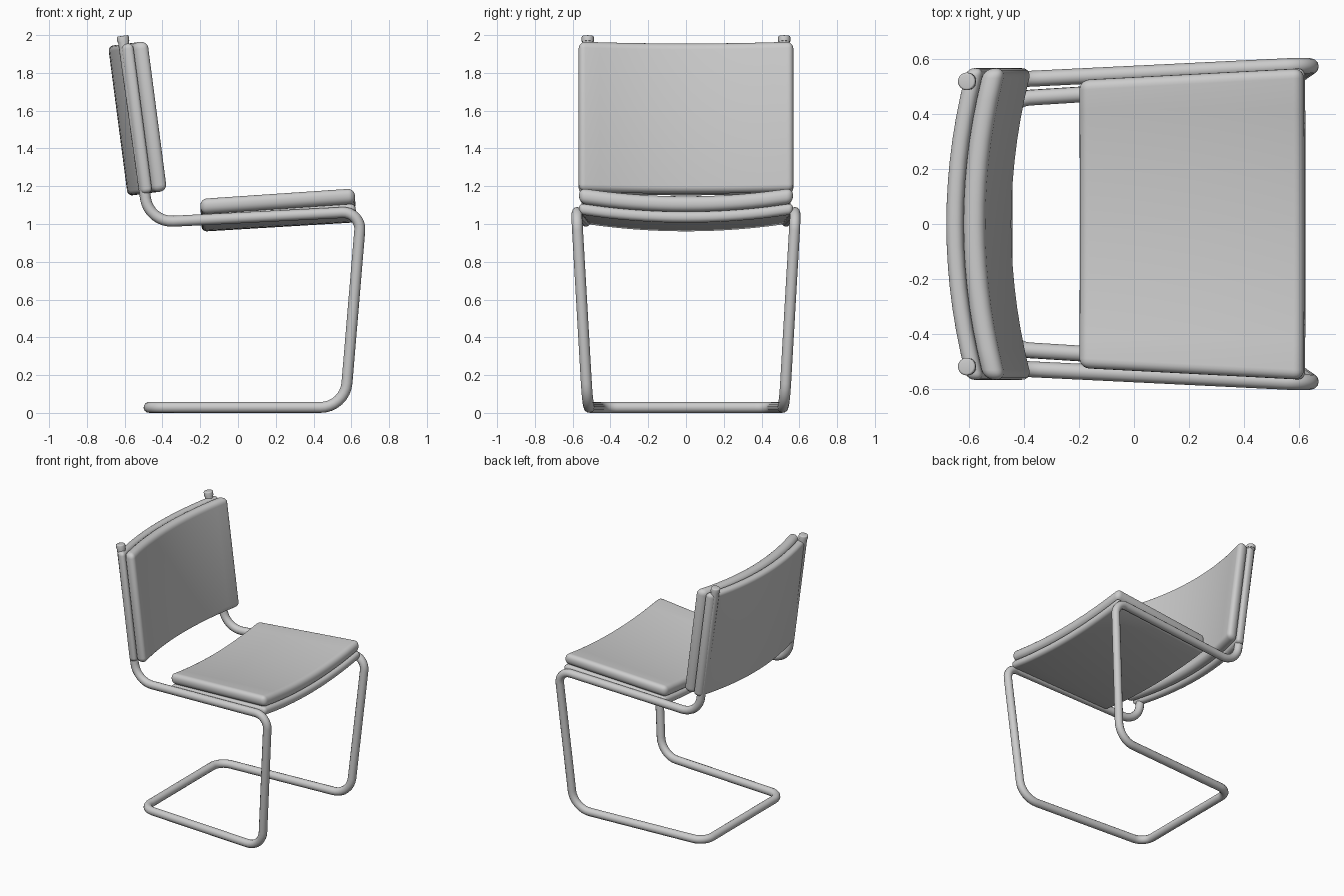
import bpy, bmesh, math
from mathutils import Vector, Matrix

if "Cube" in bpy.data.objects:
    bpy.data.objects.remove(bpy.data.objects["Cube"])

R = 0.029  # tube radius


def fillet(a, b, c, t, n=8):
    """Round corner b of a-b-c with tangent length t, as a circular arc."""
    d1, d2 = (a - b).normalized(), (c - b).normalized()
    half = d1.angle(d2) / 2
    bis = (d1 + d2).normalized()
    centre = b + bis * (t / math.cos(half))
    rad = t * math.tan(half)
    side = (d1 - d2).normalized()
    sweep = math.pi / 2 - half
    pts = []
    for i in range(n + 1):
        ang = sweep * (1 - 2 * i / n)
        pts.append(centre + rad * (side * math.sin(ang) - bis * math.cos(ang)))
    return pts


# tubular frame: one continuous bent tube, mirrored across y
half_path = [((-0.609, 0.52, 1.985), 0), ((-0.472, 0.525, 1.008), 0.13),
             ((0.653, 0.58, 1.066), 0.10), ((0.566, 0.52, R), 0.13),
             ((-0.471, 0.455, R), 0.09)]
corners = [(Vector(p), t) for p, t in half_path]
corners += [(Vector((p.x, -p.y, p.z)), t) for p, t in reversed(corners)]
path = [corners[0][0]]
for (a, _), (b, t), (c, _) in zip(corners, corners[1:], corners[2:]):
    path += fillet(a, b, c, t)
path.append(corners[-1][0])

curve = bpy.data.curves.new("tube_frame", 'CURVE')
curve.dimensions = '3D'
curve.bevel_depth = R
curve.bevel_resolution = 4
curve.use_fill_caps = True
spline = curve.splines.new('POLY')
spline.points.add(len(path) - 1)
for sp, p in zip(spline.points, path):
    sp.co = (*p, 1)
spline.use_smooth = True
frame = bpy.data.objects.new("tube_frame", curve)
bpy.context.collection.objects.link(frame)


def finish(name, bm, matrix):
    mesh = bpy.data.meshes.new(name)
    bmesh.ops.recalc_face_normals(bm, faces=bm.faces)
    bm.to_mesh(mesh)
    bm.free()
    ob = bpy.data.objects.new(name, mesh)
    bpy.context.collection.objects.link(ob)
    ob.matrix_world = matrix
    bpy.context.view_layer.objects.active = ob
    ob.select_set(True)
    bpy.ops.object.shade_smooth_by_angle(angle=math.radians(40))
    ob.select_set(False)
    return ob


def pad(name, length, w0, w1, low, high, bevel, sag, matrix):
    """Rounded slab between heights low and high, tapered from half-width
    w0 to w1 and curved across its width."""
    bm = bmesh.new()
    bmesh.ops.create_cube(bm, size=1)
    for v in bm.verts:
        half = w1 if v.co.x > 0 else w0
        v.co = (v.co.x * length, v.co.y * 2 * half, high if v.co.z > 0 else low)
    bmesh.ops.bevel(bm, geom=bm.edges[:], offset=bevel, segments=5,
                    profile=0.5, affect='EDGES')
    cuts = 14
    for i in range(1, cuts):
        y = (2 * i / cuts - 1) * (min(w0, w1) - bevel)
        bmesh.ops.bisect_plane(bm, geom=bm.verts[:] + bm.edges[:] + bm.faces[:],
                               plane_co=(0, y, 0), plane_no=(0, 1, 0))
    for v in bm.verts:
        v.co.z += sag * ((v.co.y / max(w0, w1)) ** 2 - 1)
    return finish(name, bm, matrix)


# seat: upholstered cushion over a thinner base
seat_m = Matrix.Translation((0.212, 0, 1.087)) @ Matrix.Rotation(-0.06, 4, 'Y')
pad("seat_cushion", 0.82, 0.525, 0.568, 0, 0.082, 0.036, 0.045, seat_m)
pad("seat_base", 0.82, 0.525, 0.568, -0.058, 0, 0.026, 0.045, seat_m)

# backrest: same construction, tilted upright
back_m = (Matrix.Translation((-0.499, 0, 1.563))
          @ Matrix.Rotation(math.pi / 2 - 0.13, 4, 'Y'))
pad("back_cushion", 0.80, 0.568, 0.568, 0, 0.08, 0.036, 0.076, back_m)
pad("back_base", 0.80, 0.568, 0.568, -0.062, 0, 0.027, 0.076, back_m)

# end caps on the back posts
for side, label in ((1, "left"), (-1, "right")):
    bm = bmesh.new()
    bmesh.ops.create_cone(bm, cap_ends=True, segments=24, radius1=0.032,
                          radius2=0.032, depth=0.03)
    rim = [e for e in bm.edges if all(v.co.z > 0 for v in e.verts)]
    bmesh.ops.bevel(bm, geom=rim, offset=0.007, segments=3, profile=0.5,
                    affect='EDGES')
    finish("post_cap_" + label, bm,
           Matrix.Translation((-0.609, 0.52 * side, 1.981))
           @ Matrix.Rotation(-0.14, 4, 'Y'))
